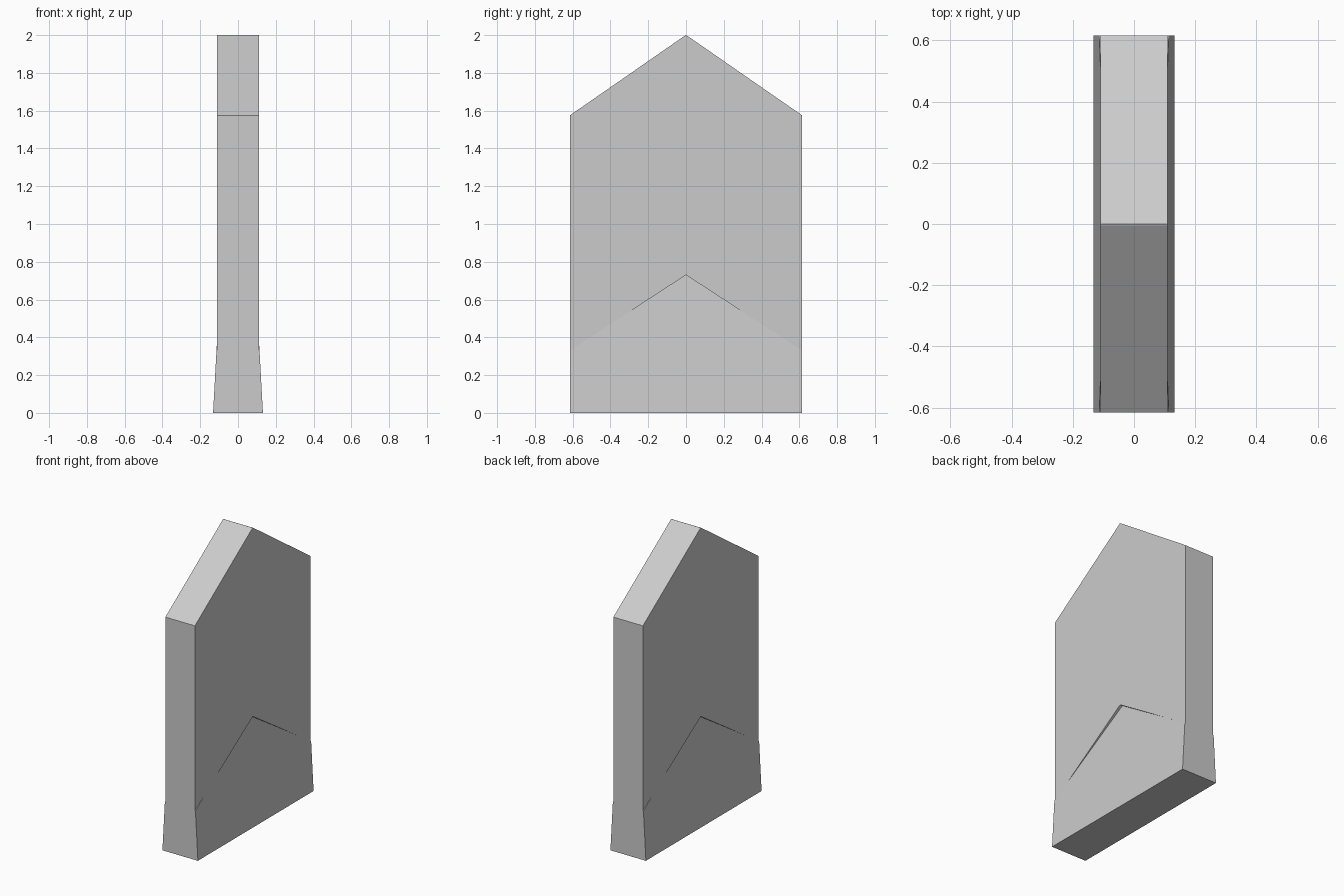
import bpy, bmesh

if "Cube" in bpy.data.objects:
    bpy.data.objects.remove(bpy.data.objects["Cube"])

HALF_DEPTH = 0.615      # half size along y
SLAB_X = 0.11           # half thickness of the slab
FOOT_X = 0.132          # half thickness of the foot at the ground
TAPER = 0.055           # foot narrowing per unit of height


def prism(name, profile, half_width):
    """Solid from a closed (y, z) outline; half_width(z) gives the half thickness."""
    bm = bmesh.new()
    left = [bm.verts.new((-half_width(z), y, z)) for y, z in profile]
    right = [bm.verts.new((half_width(z), y, z)) for y, z in profile]
    bm.faces.new(left)
    bm.faces.new(right[::-1])
    n = len(profile)
    for i in range(n):
        j = (i + 1) % n
        bm.faces.new((left[i], right[i], right[j], left[j]))
    bmesh.ops.recalc_face_normals(bm, faces=bm.faces)
    mesh = bpy.data.meshes.new(name)
    bm.to_mesh(mesh)
    bm.free()
    obj = bpy.data.objects.new(name, mesh)
    bpy.context.collection.objects.link(obj)
    return obj


def mirrored(half):
    """Complete an outline about y = 0 (half runs from -y towards the middle)."""
    return half + [(-y, z) for y, z in reversed(half) if y != 0]


# Upright slab: pointed top, chevron cut below where the foot fits in
top = mirrored([(-HALF_DEPTH, 1.575), (-0.006, 1.997), (0, 2.0)])
prism("slab", top + [(HALF_DEPTH, 0.33), (0, 0.73), (-HALF_DEPTH, 0.33)],
      lambda z: SLAB_X)

# Foot: flares out at the ground, sinks below the slab face at its peak
prism("foot", mirrored([(-HALF_DEPTH, 0), (-HALF_DEPTH, 0.33), (0, 0.73)]),
      lambda z: FOOT_X - TAPER * z)
